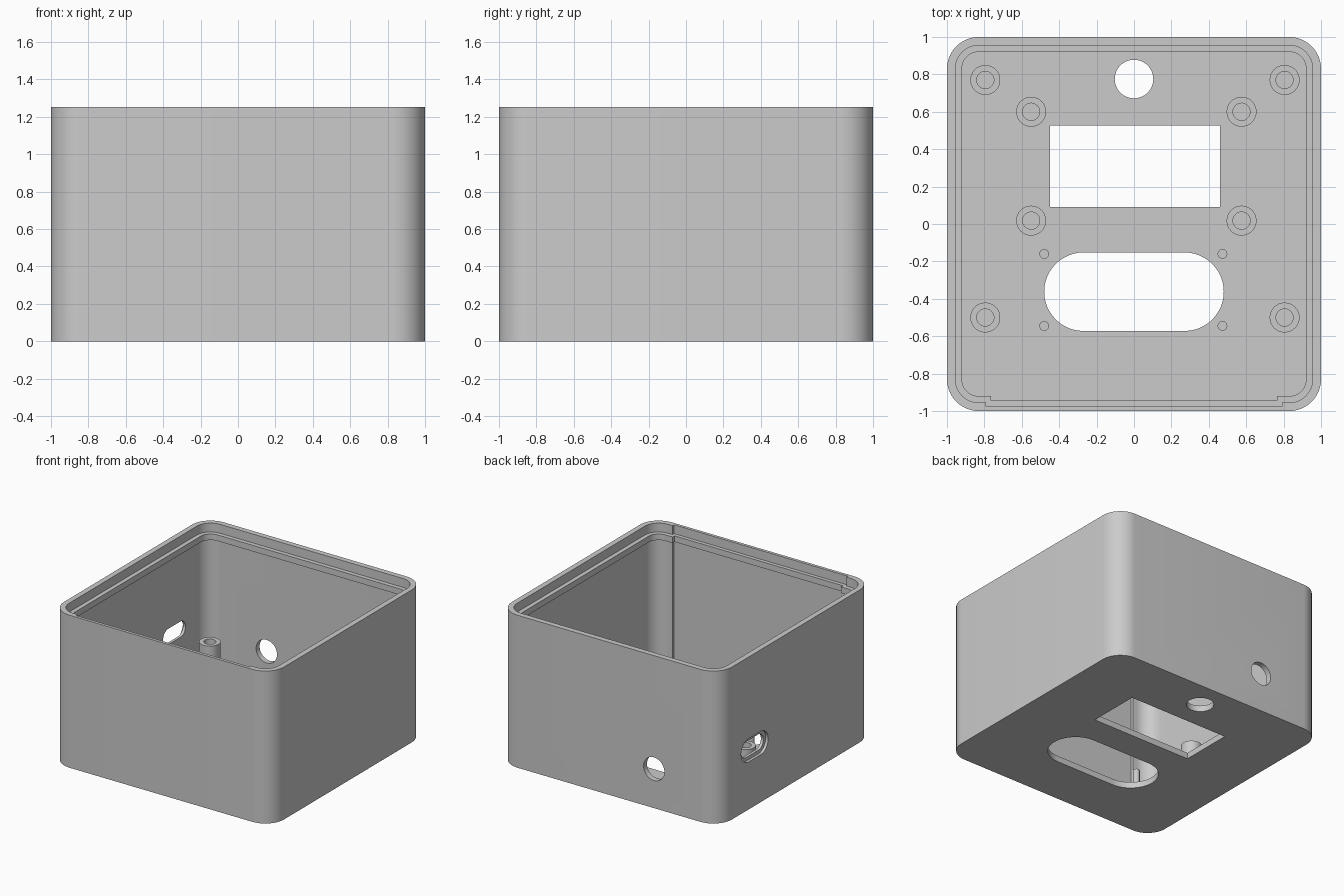
import bpy, bmesh, math
from mathutils import Matrix, Vector

old = bpy.data.objects.get("Cube")
if old:
    bpy.data.objects.remove(old, do_unlink=True)

HEIGHT = 1.253
FLOOR = 0.05
grey = bpy.data.materials.new("light grey")
grey.use_nodes = True
grey.diffuse_color = (0.6, 0.6, 0.6, 1)
grey.node_tree.nodes["Principled BSDF"].inputs["Base Color"].default_value = (0.6, 0.6, 0.6, 1)


def rounded_rect(hx, hy, r, steps=12):
    """Counter-clockwise outline, starting at the front right corner."""
    pts = []
    for q, (sx, sy) in enumerate([(1, -1), (1, 1), (-1, 1), (-1, -1)]):
        for i in range(steps + 1):
            a = math.pi / 2 * (q - 1 + i / steps)
            p = Vector((sx * (hx - r) + r * math.cos(a), sy * (hy - r) + r * math.sin(a)))
            if not pts or (p - pts[-1]).length > 1e-5:
                pts.append(p)
    if (pts[0] - pts[-1]).length < 1e-5:
        pts.pop()
    return pts


def cavity_outline(h, r, notch_x, notch_y):
    """Rounded square whose front side steps outward into a shallow pocket."""
    steps = [(-notch_x, -h), (-notch_x, notch_y), (notch_x, notch_y), (notch_x, -h)]
    return rounded_rect(h, h, r) + [Vector(p) for p in steps]


def new_object(name, bm):
    bmesh.ops.recalc_face_normals(bm, faces=bm.faces[:])
    mesh = bpy.data.meshes.new(name)
    bm.to_mesh(mesh)
    bm.free()
    mesh.materials.append(grey)
    ob = bpy.data.objects.new(name, mesh)
    bpy.context.collection.objects.link(ob)
    return ob


def prism(name, pts, z0, z1, matrix=Matrix()):
    bm = bmesh.new()
    low = [bm.verts.new((p.x, p.y, z0)) for p in pts]
    high = [bm.verts.new((p.x, p.y, z1)) for p in pts]
    bm.faces.new(low)
    bm.faces.new(high)
    for i in range(len(pts)):
        j = (i + 1) % len(pts)
        bm.faces.new((low[i], low[j], high[j], high[i]))
    bm.transform(matrix)
    return new_object(name, bm)


def cut(target, cutter):
    mod = target.modifiers.new("cut", "BOOLEAN")
    mod.operation = "DIFFERENCE"
    mod.solver = "EXACT"
    mod.object = cutter
    bpy.context.view_layer.objects.active = target
    bpy.ops.object.modifier_apply(modifier=mod.name)
    bpy.data.objects.remove(cutter, do_unlink=True)


def lathe(name, profile, x, y, sides=32):
    bm = bmesh.new()
    rings = []
    for r, z in profile:
        rings.append([bm.verts.new((x + r * math.cos(2 * math.pi * i / sides),
                                    y + r * math.sin(2 * math.pi * i / sides), z))
                      for i in range(sides)])
    for a, b in zip(rings, rings[1:]):
        for i in range(sides):
            j = (i + 1) % sides
            bm.faces.new((a[i], a[j], b[j], b[i]))
    bm.faces.new(rings[0])
    bm.faces.new(rings[-1])
    return new_object(name, bm)


# Outer box
case = prism("case", rounded_rect(1, 1, 0.17), 0, HEIGHT)

# Cavity, retaining ridge opening and lid recess
wall = cavity_outline(0.955, 0.125, 0.79, -0.975)
ridge = cavity_outline(0.92, 0.09, 0.765, -0.945)
cut(case, prism("cavity_cutter", wall, FLOOR, 1.13))
cut(case, prism("ridge_cutter", ridge, 1.0, 1.4))
cut(case, prism("lid_cutter", wall, 1.18, 1.4))

# Floor openings: round hole, screen window, long slot
for hx, hy, r, x, y in [(0.103, 0.103, 0.103, 0, 0.775),
                        (0.455, 0.218, 0, 0.005, 0.308),
                        (0.48, 0.21, 0.21, 0, -0.362)]:
    cut(case, prism("floor_cutter", rounded_rect(hx, hy, r), -0.1, 0.1,
                    Matrix.Translation((x, y, 0))))

# Round hole in the back wall
back = Matrix.Translation((-0.409, 0, 0.322)) @ Matrix.Rotation(-math.pi / 2, 4, "X")
cut(case, prism("back_cutter", rounded_rect(0.095, 0.095, 0.095), 0.9, 1.1, back))

# Recessed port slot in the right wall
side = Matrix.Translation((0, 0.537, 0.486)) @ Matrix.Rotation(-math.pi / 2, 4, "Y")
cut(case, prism("port_cutter", rounded_rect(0.065, 0.145, 0.065), 0.9, 1.1, side))
cut(case, prism("port_recess_cutter", rounded_rect(0.095, 0.175, 0.095), 0.978, 1.1, side))

parts = [case]

# Hollow standoffs: tall outer set and short inner set
for name, xs, ys, top in [("tall_standoff", (-0.795, 0.805), (0.77, -0.5), 0.37),
                          ("short_standoff", (-0.55, 0.575), (0.6, 0.018), 0.18)]:
    for x in xs:
        for y in ys:
            parts.append(lathe(name, [(0.08, FLOOR - 0.01), (0.08, top),
                                      (0.046, top), (0.046, FLOOR + 0.005)], x, y))

# Thin locating pins around the long slot
for x in (-0.48, 0.473):
    for y in (-0.16, -0.545):
        parts.append(lathe("locating_pin", [(0.026, FLOOR - 0.01), (0.026, 0.19)], x, y, 20))

# Smooth the rounded surfaces, keep the edges crisp
bpy.ops.object.select_all(action="DESELECT")
for ob in parts:
    ob.select_set(True)
bpy.context.view_layer.objects.active = case
bpy.ops.object.shade_smooth_by_angle(angle=math.radians(30))
